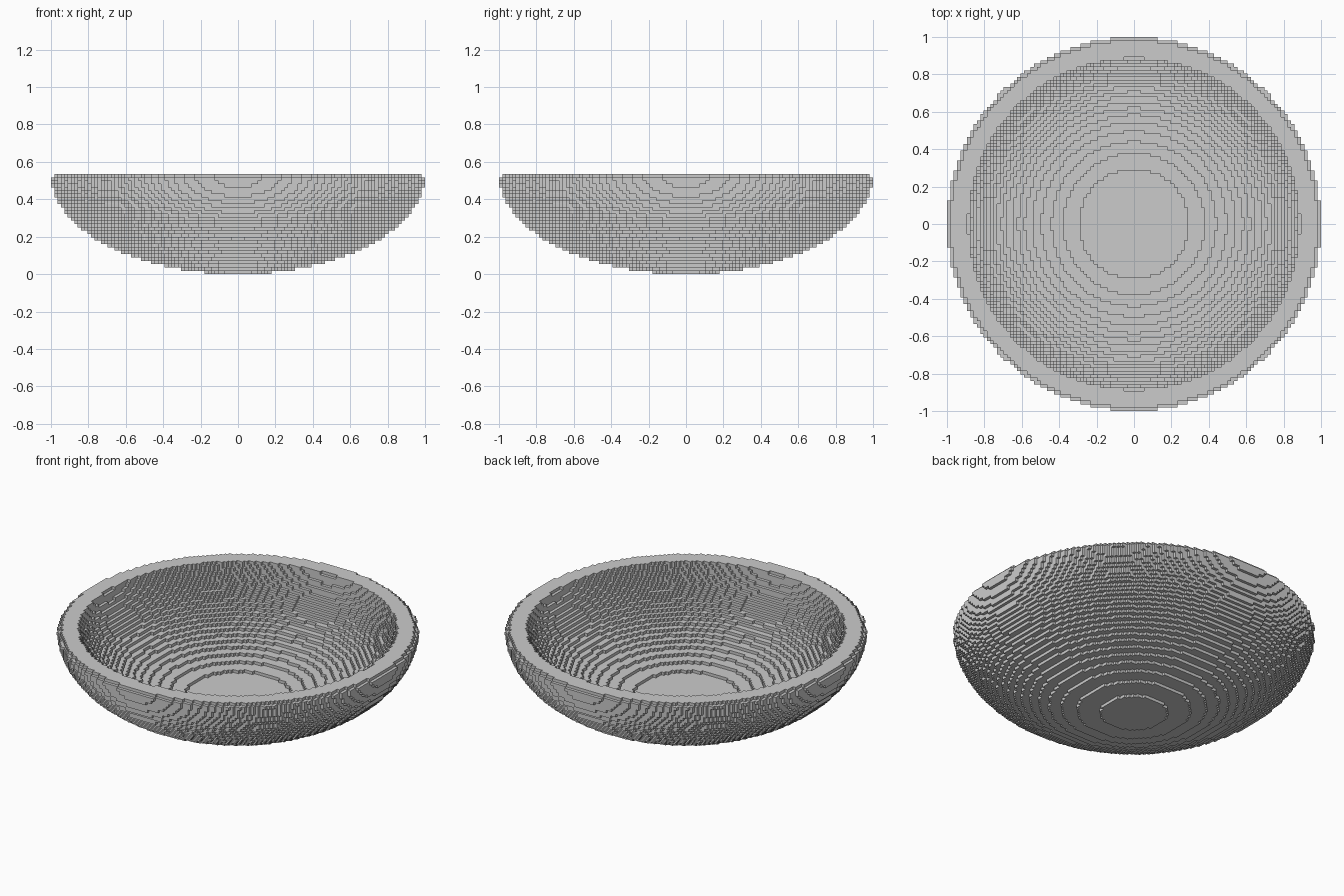
import bpy
import bmesh
from math import sqrt

cube = bpy.data.objects.get("Cube")
if cube and cube.type == 'MESH':
    bpy.data.objects.remove(cube, do_unlink=True)

# Block grid: the bowl is 112 blocks wide and 30 layers tall
HALF = 56
LAYERS = 30
FLOOR = 7
LIFT = 3        # the hollow is centred this many layers above the rim
S = 1 / HALF


def radius(a, c, depth):
    """Radius in blocks of a half ellipsoid at a depth below its centre."""
    return a * sqrt(max(0, 1 - (depth / c) ** 2))


# Fill the wall between the outer shell and the hollow
solid = set()
for layer in range(LAYERS):
    depth = LAYERS - layer - 0.5
    outer = radius(56, 30, depth)
    if layer == LAYERS - 1:
        outer -= 1                      # stepped-in rim
    inner = radius(50, 27, depth + LIFT) if layer >= FLOOR else 0
    for i in range(-HALF, HALF):
        for j in range(-HALF, HALF):
            d = (i + 0.5) ** 2 + (j + 0.5) ** 2
            if inner ** 2 < d <= outer ** 2:
                solid.add((i, j, layer))

# Keep only the exposed block faces
bm = bmesh.new()
corners = {}


def corner(p):
    if p not in corners:
        corners[p] = bm.verts.new([n * S for n in p])
    return corners[p]


for cell in solid:
    for axis in range(3):
        u, v = (axis + 1) % 3, (axis + 2) % 3
        for side in (0, 1):
            near = list(cell)
            near[axis] += 2 * side - 1
            if tuple(near) in solid:
                continue
            quad = []
            for du, dv in ((0, 0), (1, 0), (1, 1), (0, 1)):
                p = list(cell)
                p[axis] += side
                p[u] += du
                p[v] += dv
                quad.append(corner(tuple(p)))
            bm.faces.new(quad if side else quad[::-1])

mesh = bpy.data.meshes.new("bowl")
bm.to_mesh(mesh)
bm.free()
bowl = bpy.data.objects.new("bowl", mesh)
bpy.context.collection.objects.link(bowl)

# Plain grey material
grey = bpy.data.materials.new("plain grey")
grey.use_nodes = True
colour = (0.6, 0.6, 0.6, 1)
grey.diffuse_color = colour
grey.node_tree.nodes["Principled BSDF"].inputs["Base Color"].default_value = colour
mesh.materials.append(grey)
